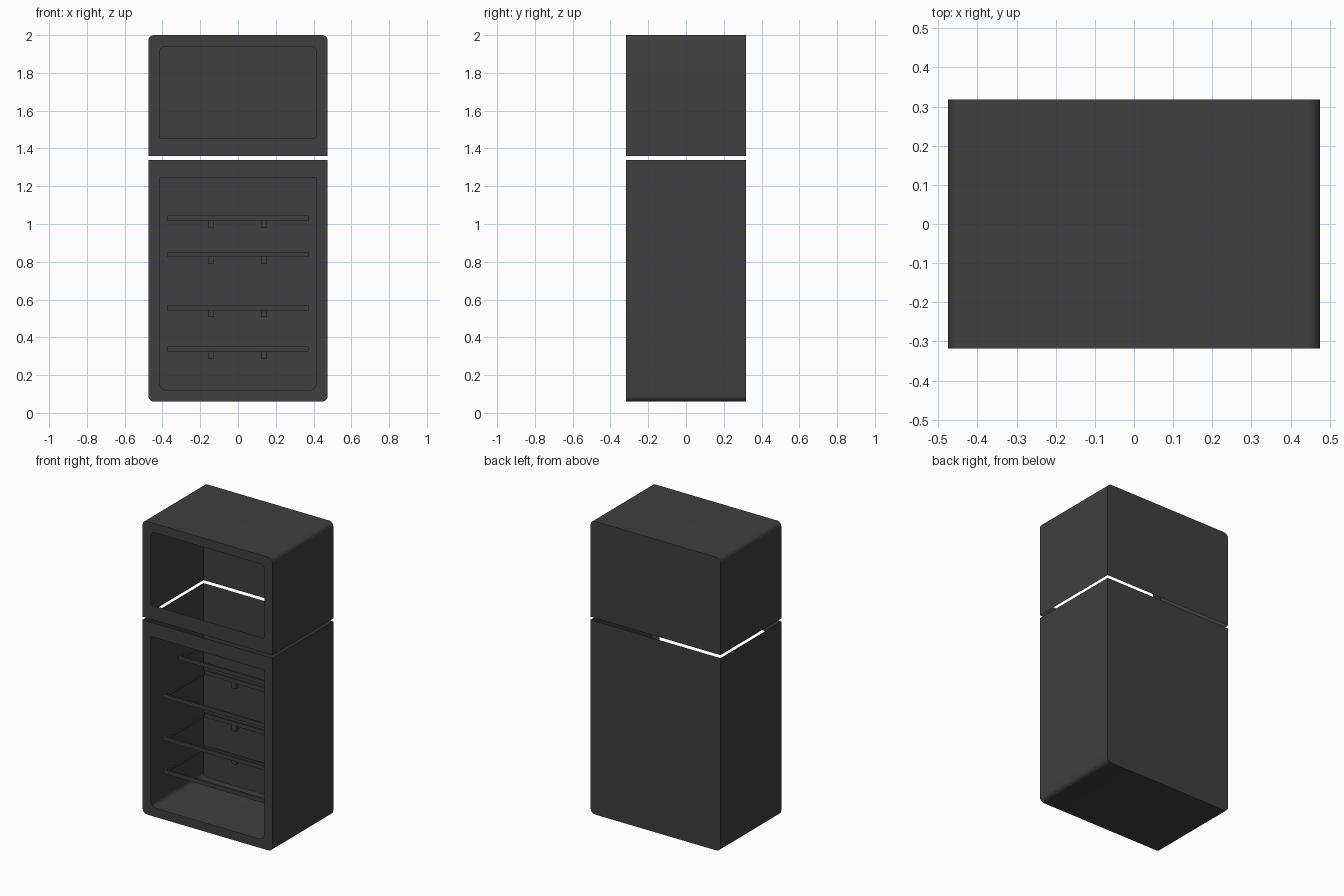
import bpy, bmesh, math

if "Cube" in bpy.data.objects:
    bpy.data.objects.remove(bpy.data.objects["Cube"], do_unlink=True)

HALF_W, FRONT, BACK = 0.475, -0.318, 0.318

grey = bpy.data.materials.new("charcoal_grey")
grey.use_nodes = True
COLOUR = (0.05, 0.05, 0.05, 1)
grey.diffuse_color = COLOUR
grey.node_tree.nodes["Principled BSDF"].inputs["Base Color"].default_value = COLOUR


def finish(bm, name):
    """Turn a bmesh into a named, coloured object with smooth curves."""
    bmesh.ops.recalc_face_normals(bm, faces=bm.faces)
    mesh = bpy.data.meshes.new(name)
    bm.to_mesh(mesh)
    bm.free()
    mesh.materials.append(grey)
    obj = bpy.data.objects.new(name, mesh)
    bpy.context.collection.objects.link(obj)
    bpy.ops.object.select_all(action='DESELECT')
    obj.select_set(True)
    bpy.context.view_layer.objects.active = obj
    bpy.ops.object.shade_smooth_by_angle(angle=math.radians(35))
    return obj


def rounded_rect(half_w, z0, z1, r_bottom, r_top, steps=6):
    """Counter-clockwise x,z outline; a radius of 0 gives a sharp corner."""
    points = []
    corners = [(1, z0, r_bottom, -90), (1, z1, r_top, 0),
               (-1, z1, r_top, 90), (-1, z0, r_bottom, 180)]
    for side, z, r, start in corners:
        cx = side * (half_w - r)
        cz = z + r if z == z0 else z - r
        for i in range(steps + 1 if r else 1):
            a = math.radians(start + 90 * i / steps)
            points.append((cx + r * math.cos(a), cz + r * math.sin(a)))
    return points


def cabinet(name, outline, opening, open_z):
    """Thin-walled box with a framed front opening and no wall at open_z."""
    bm = bmesh.new()

    def loop(points, y):
        verts = [bm.verts.new((x, y, z)) for x, z in points]
        edges = [bm.edges.new((v, verts[i - 1])) for i, v in enumerate(verts)]
        return verts, edges

    front, front_edges = loop(outline, FRONT)
    hole, hole_edges = loop(opening, FRONT)
    back, _ = loop(outline, BACK)
    # Front frame
    bmesh.ops.triangle_fill(bm, edges=front_edges + hole_edges,
                            use_beauty=True, normal=(0, -1, 0))
    # Back panel and surrounding walls
    bm.faces.new(back)
    for i in range(len(front)):
        a, b = front[i - 1], front[i]
        if abs(a.co.z - open_z) < 1e-5 and abs(b.co.z - open_z) < 1e-5:
            continue
        bm.faces.new((a, b, back[i], back[i - 1]))
    return finish(bm, name)


def add_box(bm, x0, x1, y0, y1, z0, z1):
    verts = bmesh.ops.create_cube(bm, size=1)["verts"]
    for v in verts:
        v.co = ((x0 + x1) / 2 + v.co.x * (x1 - x0),
                (y0 + y1) / 2 + v.co.y * (y1 - y0),
                (z0 + z1) / 2 + v.co.z * (z1 - z0))


def shelf(name, top, front, back=0.175, half_w=0.373, rail=0.012, height=0.027):
    """Open rectangular frame with two small brackets under the back rail."""
    bm = bmesh.new()
    z0 = top - height
    for s in (-1, 1):
        x0, x1 = sorted((s * half_w, s * (half_w - rail)))
        add_box(bm, x0, x1, front, back, z0, top)
    inner = half_w - rail
    add_box(bm, -inner, inner, front, front + rail, z0, top)
    add_box(bm, -inner, inner, back - rail, back, z0, top)
    for x in (-0.144, 0.137):
        add_box(bm, x - 0.016, x + 0.016, back - rail, back + 0.015,
                z0 - 0.036, z0)
    return finish(bm, name)


# Cabinet sections
cabinet("freezer_cabinet",
        rounded_rect(HALF_W, 1.36, 2.0, 0, 0.03),
        rounded_rect(0.415, 1.455, 1.94, 0.012, 0.03), 1.36)
cabinet("fridge_cabinet",
        rounded_rect(HALF_W, 0.06, 1.34, 0.03, 0),
        rounded_rect(0.415, 0.12, 1.245, 0.04, 0), 1.34)

# Shelves, with the top one shallower
for label, top, front in (("top", 1.044, -0.09), ("upper", 0.852, -0.25),
                          ("lower", 0.57, -0.25), ("bottom", 0.352, -0.25)):
    shelf(label + "_shelf", top, front)
